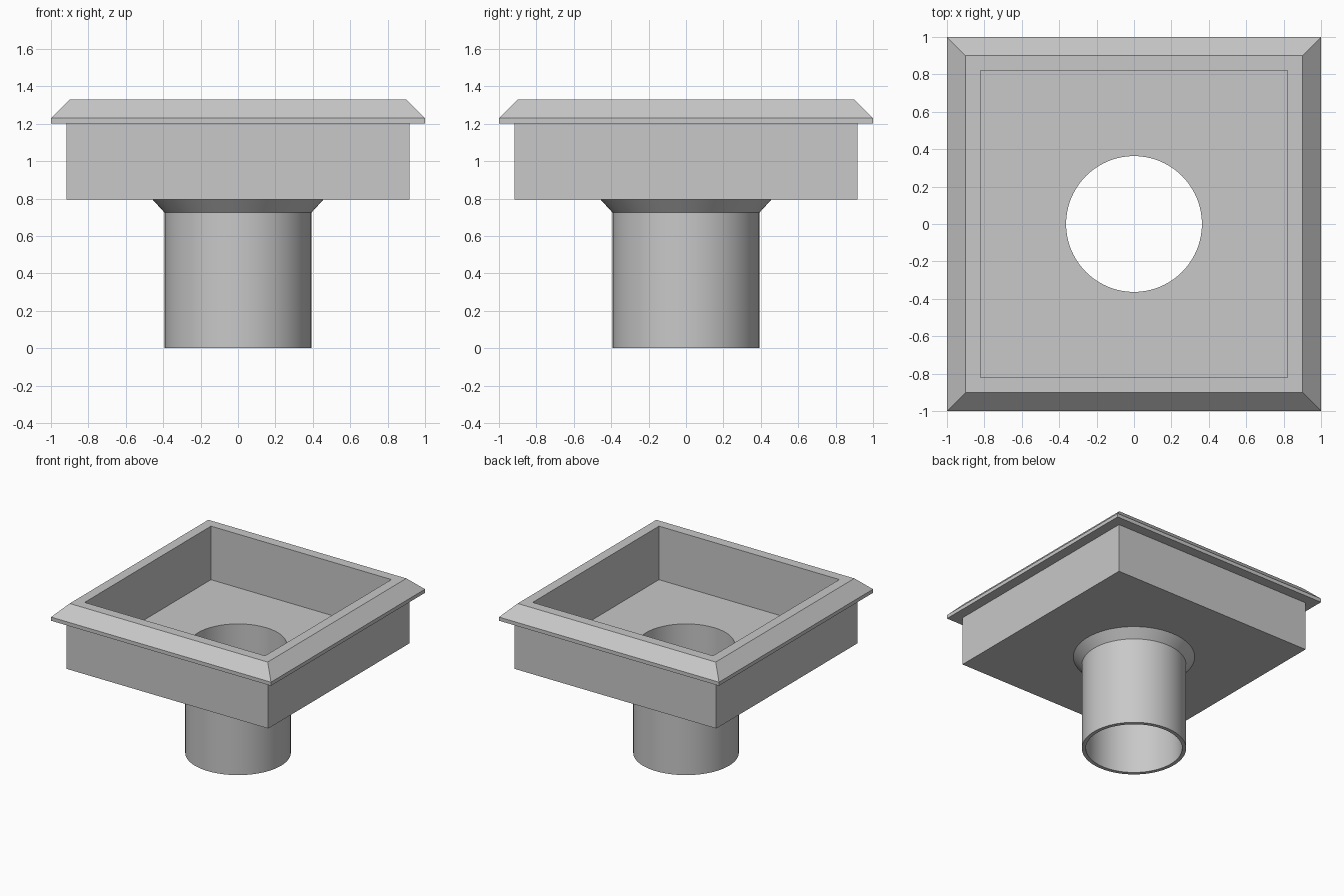
import bpy
import bmesh
import math

if "Cube" in bpy.data.objects:
    bpy.data.objects.remove(bpy.data.objects["Cube"])

SEGMENTS = 96
HOLE_R, PIPE_R, COLLAR_R = 0.363, 0.393, 0.457
BASE_Z, FLOOR_Z, TOP_Z = 0.795, 0.89, 1.33

grey = bpy.data.materials.new("plain grey")
grey.use_nodes = True
colour = (0.58, 0.58, 0.58, 1)
grey.diffuse_color = colour
grey.node_tree.nodes["Principled BSDF"].inputs["Base Color"].default_value = colour


def ring(bm, radius, z, sides, start=0.0):
    """Closed loop of vertices, counter-clockwise from above."""
    angles = [start + math.tau * i / sides for i in range(sides)]
    return [bm.verts.new((radius * math.cos(a), radius * math.sin(a), z)) for a in angles]


def square(bm, half, z):
    return ring(bm, half * math.sqrt(2), z, 4, math.pi / 4)


def loft(bm, rings):
    """Skin consecutive rings with quads."""
    for a, b in zip(rings, rings[1:]):
        n = len(a)
        for i in range(n):
            j = (i + 1) % n
            bm.faces.new((a[i], b[i], b[j], a[j]))


def plate_with_hole(bm, outer, hole_radius, z, up):
    """Fill between a square loop and a round hole."""
    edges = []
    for loop in (outer, ring(bm, hole_radius, z, SEGMENTS)):
        for a, b in zip(loop, loop[1:] + loop[:1]):
            edges.append(bm.edges.get((a, b)) or bm.edges.new((a, b)))
    filled = bmesh.ops.triangle_fill(bm, edges=edges, use_beauty=True, normal=(0, 0, up))
    for item in filled["geom"]:
        if isinstance(item, bmesh.types.BMFace):
            item.normal_update()
            if item.normal.z * up < 0:
                item.normal_flip()


def finish(bm, name):
    mesh = bpy.data.meshes.new(name)
    bm.to_mesh(mesh)
    bm.free()
    mesh.materials.append(grey)
    obj = bpy.data.objects.new(name, mesh)
    bpy.context.collection.objects.link(obj)
    return obj


# Square tray with bevelled rim, from inner floor over the rim to the underside
bm = bmesh.new()
profile = [(0.82, FLOOR_Z), (0.82, TOP_Z), (0.9, TOP_Z), (1, 1.23),
           (1, 1.2), (0.917, 1.2), (0.917, BASE_Z)]
rings = [square(bm, half, z) for half, z in profile]
loft(bm, rings)
plate_with_hole(bm, rings[0], HOLE_R, FLOOR_Z, 1)
plate_with_hole(bm, rings[-1], COLLAR_R, BASE_Z, -1)
finish(bm, "drain_tray")

# Outlet pipe with conical collar, lining the hole up to the tray floor
bm = bmesh.new()
profile = [(COLLAR_R, BASE_Z), (PIPE_R, 0.725), (PIPE_R, 0),
           (HOLE_R, 0), (HOLE_R, FLOOR_Z)]
loft(bm, [ring(bm, r, z, SEGMENTS) for r, z in profile])
pipe = finish(bm, "outlet_pipe")

bpy.ops.object.select_all(action="DESELECT")
pipe.select_set(True)
bpy.context.view_layer.objects.active = pipe
bpy.ops.object.shade_smooth_by_angle(angle=math.radians(30))
